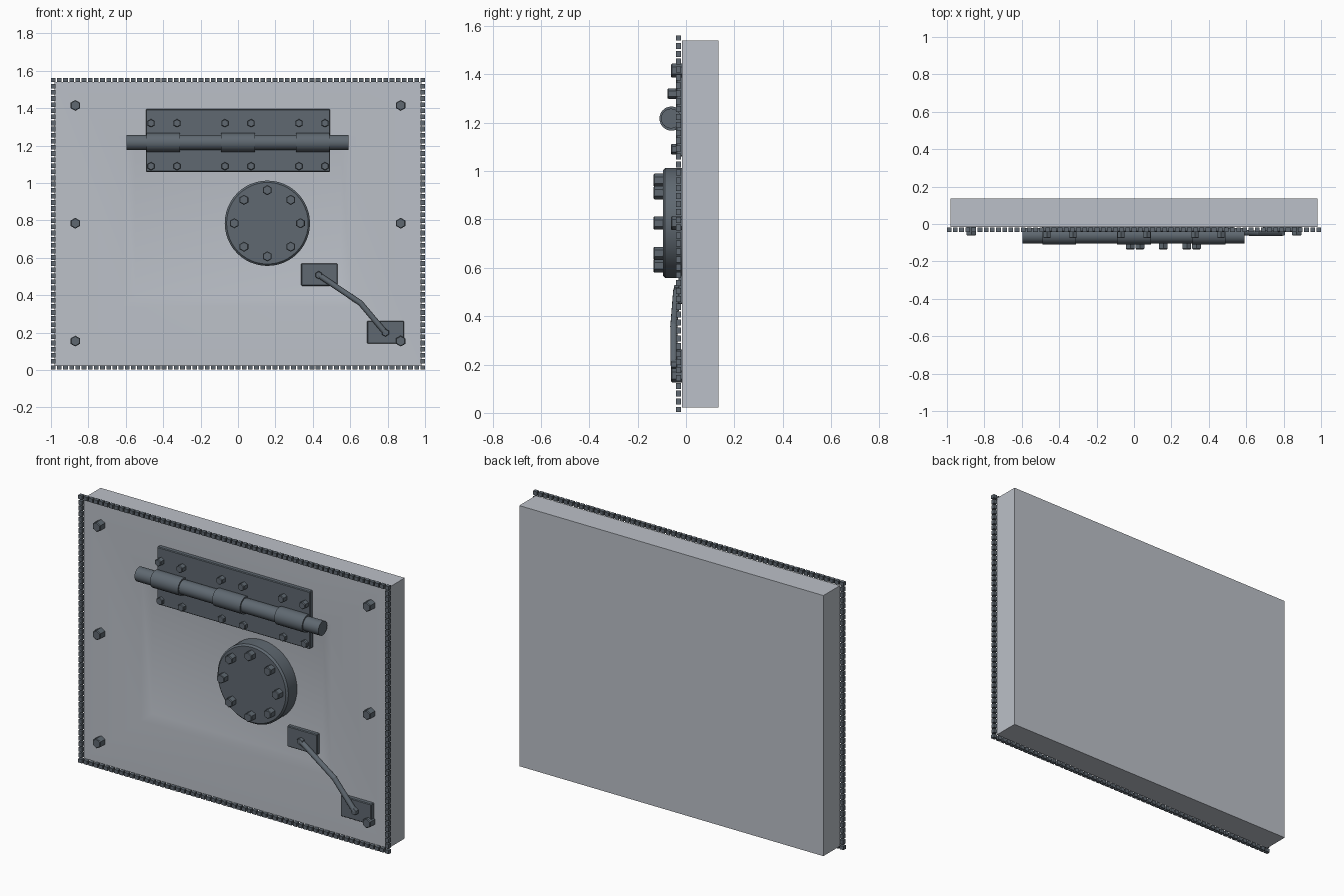
import bpy, bmesh, math
from mathutils import Vector, Matrix

if "Cube" in bpy.data.objects:
    bpy.data.objects.remove(bpy.data.objects["Cube"])


def make_mat(name, rgb):
    m = bpy.data.materials.new(name)
    m.diffuse_color = (*rgb, 1)
    m.use_nodes = True
    m.node_tree.nodes["Principled BSDF"].inputs["Base Color"].default_value = m.diffuse_color
    return m


LIGHT = make_mat("light grey panel", (0.50, 0.53, 0.58))
DARK = make_mat("dark blue grey steel", (0.115, 0.14, 0.165))


def finish(bm, name, mat, smooth=False):
    bmesh.ops.recalc_face_normals(bm, faces=bm.faces)
    me = bpy.data.meshes.new(name)
    bm.to_mesh(me)
    bm.free()
    me.materials.append(mat)
    ob = bpy.data.objects.new(name, me)
    bpy.context.collection.objects.link(ob)
    if smooth:
        bpy.ops.object.select_all(action='DESELECT')
        ob.select_set(True)
        bpy.context.view_layer.objects.active = ob
        bpy.ops.object.shade_smooth_by_angle(angle=math.radians(35))
    return ob


def add_box(bm, lo, hi):
    lo, hi = Vector(lo), Vector(hi)
    mat = Matrix.Translation((lo + hi) / 2) @ Matrix.Diagonal((*(hi - lo), 1))
    bmesh.ops.create_cube(bm, size=1, matrix=mat)


def add_cyl(bm, a, b, r, sides, r2=None):
    a, b = Vector(a), Vector(b)
    d = b - a
    mat = Matrix.Translation((a + b) / 2) @ d.to_track_quat('Z', 'Y').to_matrix().to_4x4()
    bmesh.ops.create_cone(bm, cap_ends=True, segments=sides, radius1=r,
                          radius2=r if r2 is None else r2, depth=d.length, matrix=mat)


def bolts(name, points, r, back, front):
    """Hexagonal heads with a small chamfer on the front."""
    bm = bmesh.new()
    tip = 0.004
    for x, z in points:
        add_cyl(bm, (x, back, z), (x, front + tip, z), r, 6)
        add_cyl(bm, (x, front + tip, z), (x, front, z), r, 6, r * 0.85)
    return finish(bm, name, DARK)


def plate(name, x0, x1, z0, z1, front, back=-0.012):
    bm = bmesh.new()
    add_box(bm, (x0, front, z0), (x1, back, z1))
    ob = finish(bm, name, DARK)
    bev = ob.modifiers.new("edge", 'BEVEL')
    bev.width, bev.segments = 0.004, 1
    return ob


# Slab with a shallow sloped recess in the front face
FRONT, BACK = -0.017, 0.135
bm = bmesh.new()


def ring(y, x, z0, z1):
    return [bm.verts.new(p) for p in ((-x, y, z0), (x, y, z0), (x, y, z1), (-x, y, z1))]


loops = [ring(BACK, 0.98, 0.022, 1.54), ring(FRONT, 0.98, 0.022, 1.54),
         ring(FRONT, 0.613, 0.34, 1.23), ring(FRONT + 0.012, 0.55, 0.393, 1.175)]
for a, b in zip(loops, loops[1:]):
    for i in range(4):
        j = (i + 1) % 4
        bm.faces.new((a[i], a[j], b[j], b[i]))
bm.faces.new(loops[0])
bm.faces.new(loops[-1])
finish(bm, "slab", LIGHT, True)

# Beaded trim around the front edge
bm = bmesh.new()
X, Z0, Z1, T, HALF = 0.988, 0.014, 1.55, 0.011, 0.0125
n, m = 60, 47
for i in range(n + 1):
    x = -X + 2 * X * i / n
    for z in (Z0, Z1):
        add_box(bm, (x - HALF, -0.042, z - T), (x + HALF, -0.02, z + T))
for i in range(1, m):
    z = Z0 + (Z1 - Z0) * i / m
    for x in (-X, X):
        add_box(bm, (x - T, -0.042, z - HALF), (x + T, -0.02, z + HALF))
finish(bm, "edge_trim", DARK)

# Corner and side bolts
bolts("slab_bolts", [(x, z) for x in (-0.87, 0.87) for z in (0.155, 0.785, 1.415)],
      0.029, -0.015, -0.062)

# Hinge: leaf plate, pin, knuckles and bolts
plate("hinge_plate", -0.493, 0.493, 1.06, 1.395, -0.042)
bm = bmesh.new()
add_cyl(bm, (-0.595, -0.062, 1.217), (0.59, -0.062, 1.217), 0.041, 24)
finish(bm, "hinge_pin", DARK, True)
bm = bmesh.new()
for c in (-0.4, 0, 0.4):
    add_cyl(bm, (c - 0.09, -0.06, 1.217), (c + 0.09, -0.06, 1.217), 0.05, 24)
finish(bm, "hinge_knuckles", DARK, True)
hx = [s * x for x in (0.07, 0.326, 0.465) for s in (-1, 1)]
bolts("hinge_upper_bolts", [(x, 1.32) for x in hx], 0.022, -0.04, -0.076)
bolts("hinge_lower_bolts", [(x, 1.09) for x in hx], 0.022, -0.03, -0.062)

# Round cover with a ring of bolts
CX, CZ = 0.157, 0.785
bm = bmesh.new()
add_cyl(bm, (CX, -0.006, CZ), (CX, -0.086, CZ), 0.228, 48)
add_cyl(bm, (CX, -0.086, CZ), (CX, -0.096, CZ), 0.228, 48, 0.218)
finish(bm, "round_cover", DARK, True)
bolts("cover_bolts", [(CX + 0.177 * math.cos(k * math.pi / 4),
                       CZ + 0.177 * math.sin(k * math.pi / 4)) for k in range(8)],
      0.027, -0.09, -0.135)

# Bent handle between two mounting plates
plate("handle_upper_plate", 0.338, 0.532, 0.45, 0.57, -0.032, -0.005)
plate("handle_lower_plate", 0.69, 0.888, 0.142, 0.263, -0.042)
path = [(0.432, -0.038, 0.508), (0.655, -0.05, 0.358), (0.788, -0.05, 0.20)]
bm = bmesh.new()
for a, b in zip(path, path[1:]):
    add_cyl(bm, a, b, 0.015, 12)
bmesh.ops.create_uvsphere(bm, u_segments=12, v_segments=8, radius=0.0155,
                          matrix=Matrix.Translation(path[1]))
finish(bm, "handle_rod", DARK, True)
bolts("handle_upper_boss", [(0.432, 0.508)], 0.021, -0.02, -0.05)
bolts("handle_lower_boss", [(0.788, 0.20)], 0.021, -0.03, -0.062)
